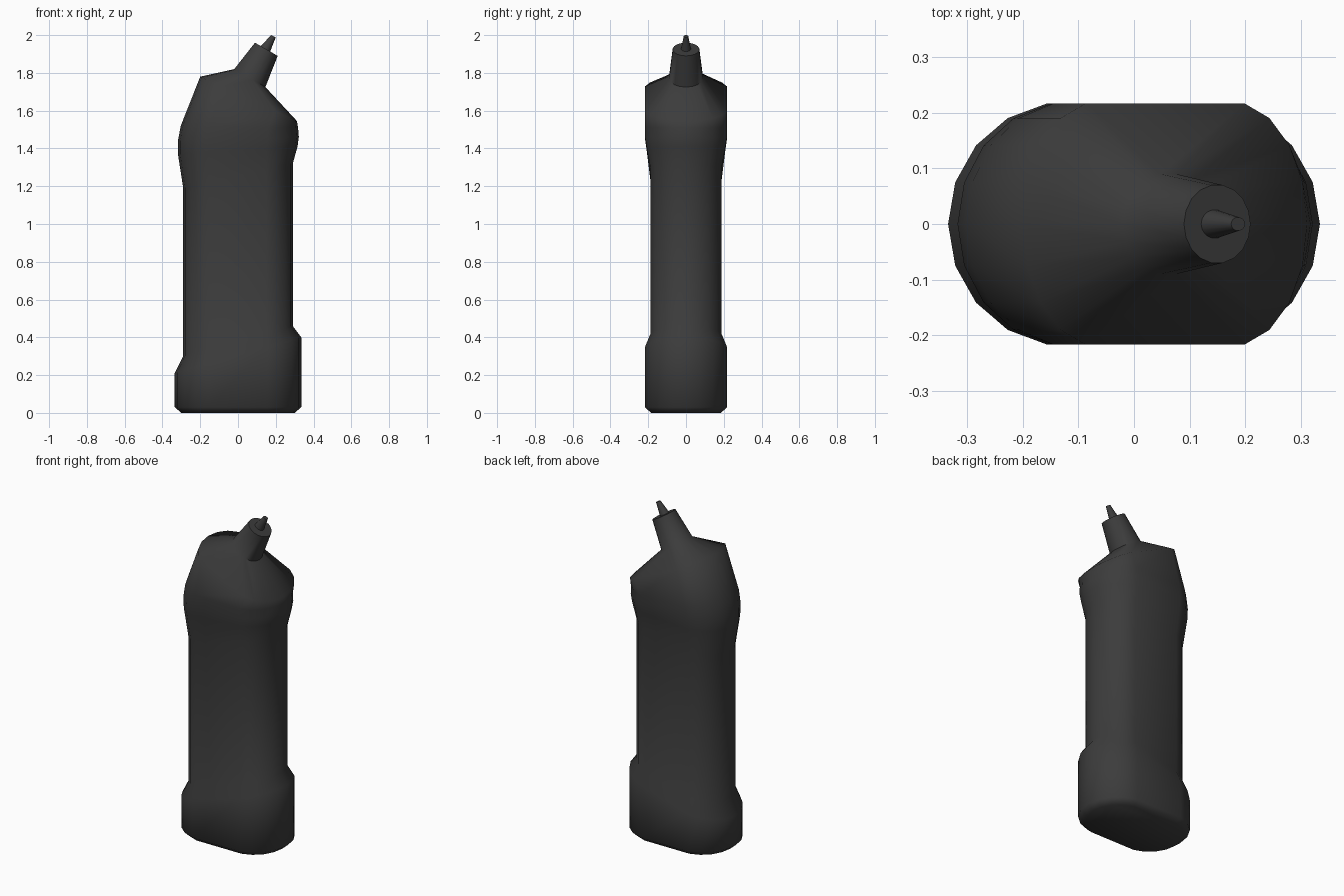
import bpy, bmesh, math

cube = bpy.data.objects.get("Cube")
if cube:
    bpy.data.objects.remove(cube)

SEGMENTS = 18

plastic = bpy.data.materials.new("charcoal plastic")
plastic.use_nodes = True
colour = (0.045, 0.045, 0.045, 1)
plastic.diffuse_color = colour
plastic.node_tree.nodes["Principled BSDF"].inputs["Base Color"].default_value = colour


def add_ring(bm, left, right, half_depth, flat):
    """Tilted rounded outline between two (x, z) end points."""
    (x0, z0), (x1, z1) = left, right
    centre, half = (x0 + x1) / 2, (x1 - x0) / 2
    ring = []
    for i in range(SEGMENTS):
        a = math.tau * i / SEGMENTS
        x = math.copysign(flat, math.cos(a)) + (half - flat) * math.cos(a)
        y = half_depth * math.sin(a) / math.sin(math.radians(80))
        z = z0 + (z1 - z0) * (x + half) / (2 * half)
        ring.append(bm.verts.new((centre + x, y, z)))
    return ring


def loft(name, sections):
    """Skin a stack of outlines and cap both ends."""
    bm = bmesh.new()
    rings = [add_ring(bm, *s) for s in sections]
    for low, high in zip(rings, rings[1:]):
        for i in range(SEGMENTS):
            j = (i + 1) % SEGMENTS
            bm.faces.new((low[i], low[j], high[j], high[i]))
    bm.faces.new(rings[0][::-1])
    bm.faces.new(rings[-1])
    bmesh.ops.recalc_face_normals(bm, faces=bm.faces)
    mesh = bpy.data.meshes.new(name)
    bm.to_mesh(mesh)
    bm.free()
    mesh.materials.append(plastic)
    obj = bpy.data.objects.new(name, mesh)
    bpy.context.collection.objects.link(obj)
    bpy.ops.object.select_all(action='DESELECT')
    obj.select_set(True)
    bpy.context.view_layer.objects.active = obj
    bpy.ops.object.shade_smooth_by_angle(angle=math.radians(60))
    return obj


# Bottle: chamfered foot, slim grip, flared shoulder, slanted hood and spout
loft("bottle_body", [
    ((-0.30, 0.00), (0.30, 0.00), 0.185, 0.12),
    ((-0.335, 0.03), (0.335, 0.03), 0.217, 0.12),
    ((-0.335, 0.21), (0.335, 0.40), 0.217, 0.12),
    ((-0.29, 0.30), (0.29, 0.46), 0.187, 0.12),
    ((-0.29, 1.19), (0.29, 1.32), 0.187, 0.12),
    ((-0.318, 1.37), (0.315, 1.41), 0.207, 0.12),
    ((-0.318, 1.44), (0.322, 1.46), 0.216, 0.12),
    ((-0.303, 1.52), (0.318, 1.51), 0.217, 0.12),
    ((-0.20, 1.78), (0.312, 1.545), 0.217, 0.12),
    ((-0.02, 1.82), (0.145, 1.725), 0.09, 0),
    ((0.09, 1.96), (0.21, 1.89), 0.07, 0),
])

# Narrow tapered tip seated in the spout
loft("nozzle_tip", [
    ((0.11, 1.93), (0.165, 1.90), 0.028, 0),
    ((0.175, 2.00), (0.20, 1.988), 0.012, 0),
])
